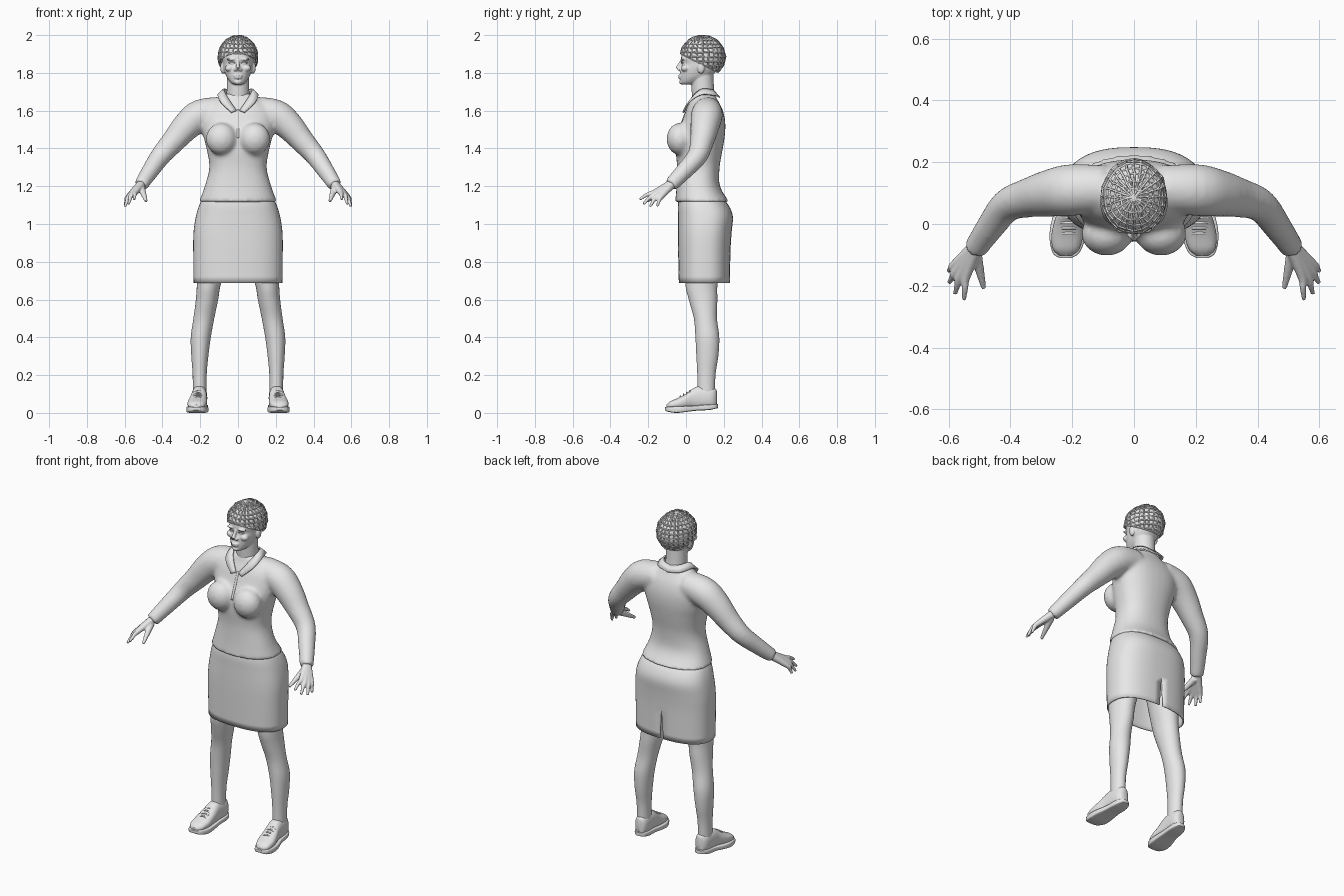
import bpy, bmesh, math, random
from mathutils import Vector, Matrix

random.seed(4)
cube = bpy.data.objects.get("Cube")
if cube:
    bpy.data.objects.remove(cube, do_unlink=True)

grey = bpy.data.materials.new("plain_grey")
grey.use_nodes = True
tone = (0.8, 0.8, 0.8, 1)
grey.diffuse_color = tone
for node in grey.node_tree.nodes:
    if node.type == "BSDF_PRINCIPLED":
        node.inputs["Base Color"].default_value = tone


def spline(rows, steps=4):
    """Smoothly resample rows of numbers."""
    out = []
    for i in range(len(rows) - 1):
        before, start, end = rows[max(i - 1, 0)], rows[i], rows[i + 1]
        after = rows[min(i + 2, len(rows) - 1)]
        for k in range(steps):
            t = k / steps
            out.append([
                b + t * ((c - a) + t * ((2 * a - 5 * b + 4 * c - d) + t * (3 * b - a - 3 * c + d))) / 2
                for a, b, c, d in zip(before, start, end, after)])
    out.append(list(rows[-1]))
    return out


def loft(bm, rings, power=2, count=32, caps=True):
    """Skin superellipse rings given as (centre, u axis, v axis)."""
    def bend(value):
        return math.copysign(abs(value) ** (2 / power), value) if abs(value) > 1e-6 else 0
    loops = []
    for centre, u, v in rings:
        loop = []
        for k in range(count):
            angle = math.tau * k / count
            loop.append(bm.verts.new(centre + u * bend(math.cos(angle)) + v * bend(math.sin(angle))))
        loops.append(loop)
    for low, high in zip(loops, loops[1:]):
        for k in range(count):
            n = (k + 1) % count
            bm.faces.new((low[k], low[n], high[n], high[k]))
    if caps:
        bm.faces.new(loops[0][::-1])
        bm.faces.new(loops[-1])


def upright(bm, rows, power=2, **options):
    """Rows: z, centre x, half width, front y, back y."""
    loft(bm, [(Vector((cx, (f + b) / 2, z)), Vector((rx, 0, 0)), Vector((0, (b - f) / 2, 0)))
              for z, cx, rx, f, b in spline(rows)], power, **options)


def lengthwise(bm, rows, power):
    """Rows: y, centre x, half width, bottom z, top z."""
    loft(bm, [(Vector((cx, y, (b + t) / 2)), Vector((rx, 0, 0)), Vector((0, 0, (t - b) / 2)))
              for y, cx, rx, b, t in spline(rows)], power)


def tube(bm, rows, count=16):
    """Rows: x, y, z, radius."""
    rows = spline(rows)
    points = [Vector(r[:3]) for r in rows]
    rings = []
    for i, row in enumerate(rows):
        along = (points[min(i + 1, len(rows) - 1)] - points[max(i - 1, 0)]).normalized()
        u = along.cross(Vector((0, 1, 0))).normalized()
        rings.append((points[i], u * row[3], along.cross(u) * row[3]))
    loft(bm, rings, count=count)


def ball(bm, centre, radii):
    bmesh.ops.create_uvsphere(bm, u_segments=24, v_segments=14, radius=1,
                              matrix=Matrix.Translation(centre) @ Matrix.Diagonal((*radii, 1)))


def finish(name, bm, mirror=False, voxel=0, smooth=0):
    bmesh.ops.recalc_face_normals(bm, faces=bm.faces)
    mesh = bpy.data.meshes.new(name)
    bm.to_mesh(mesh)
    bm.free()
    mesh.materials.append(grey)
    for poly in mesh.polygons:
        poly.use_smooth = True
    mesh.set_sharp_from_angle(angle=math.radians(45))
    obj = bpy.data.objects.new(name, mesh)
    bpy.context.scene.collection.objects.link(obj)
    if mirror:
        obj.modifiers.new("Mirror", "MIRROR")
    if voxel:
        remesh = obj.modifiers.new("Blend", "REMESH")
        remesh.mode = "VOXEL"
        remesh.voxel_size = voxel
        remesh.use_smooth_shade = True
        relax = obj.modifiers.new("Relax", "SMOOTH")
        relax.iterations = smooth
    return obj


# Blouse: torso, bust and sleeves blended together
bm = bmesh.new()
upright(bm, [(1.115, 0, .208, -.058, .23), (1.2, 0, .176, -.05, .18), (1.3, 0, .152, -.047, .178),
             (1.4, 0, .167, -.055, .195), (1.48, 0, .187, -.045, .207), (1.55, 0, .195, -.02, .207),
             (1.61, 0, .18, .003, .192), (1.655, 0, .12, .025, .168), (1.69, 0, .075, .035, .152)], 2.3)
ball(bm, (.088, -.033, 1.45), (.082, .07, .085))
tube(bm, [(.09, .115, 1.6, .075), (.2, .11, 1.575, .084), (.27, .1, 1.52, .077), (.34, .085, 1.44, .064),
          (.41, .06, 1.36, .054), (.465, -.01, 1.28, .046), (.515, -.082, 1.205, .038)], 24)
blouse = finish("blouse", bm, True, .011, 6)

# Front placket laid on the blouse
bm = bmesh.new()
bmesh.ops.create_grid(bm, x_segments=2, y_segments=16, size=1,
                      matrix=Matrix.Translation((0, -.15, 1.53)) @ Matrix.Rotation(math.pi / 2, 4, "X")
                      @ Matrix.Diagonal((.006, .075, 1, 1)))
placket = finish("placket", bm)
wrap = placket.modifiers.new("Wrap", "SHRINKWRAP")
wrap.target = blouse
wrap.wrap_method = "PROJECT"
wrap.use_project_y = True
wrap.offset = .002
placket.modifiers.new("Thickness", "SOLIDIFY").thickness = .004

# Collar: a ribbon between an inner and an outer edge
bm = bmesh.new()
rows = spline([(0, .15, 1.7, 0, .178, 1.67), (.052, .135, 1.71, .075, .158, 1.68),
               (.075, .08, 1.712, .106, .08, 1.685), (.052, .03, 1.665, .092, .015, 1.645),
               (.008, -.006, 1.6, .035, -.016, 1.59)])
pairs = [(bm.verts.new(r[:3]), bm.verts.new(r[3:])) for r in rows]
for (a, b), (c, d) in zip(pairs, pairs[1:]):
    bm.faces.new((a, b, d, c))
collar = finish("collar", bm, True)
thick = collar.modifiers.new("Thickness", "SOLIDIFY")
thick.thickness = .008
thick.offset = 0

# Skirt: open shell with a slit up the back
bm = bmesh.new()
upright(bm, [(.687, 0, .235, -.038, .232), (.87, 0, .237, -.042, .236), (.96, 0, .235, -.043, .242),
             (1.04, 0, .223, -.043, .248), (1.1, 0, .205, -.043, .225), (1.15, 0, .18, -.035, .18)],
        2.5, count=48, caps=False)
slit_top = .871


def in_slit(v):
    return abs(v.co.x) < .001 and v.co.y > .1 and v.co.z < slit_top


bmesh.ops.split_edges(bm, edges=[e for e in bm.edges if all(in_slit(v) for v in e.verts)])
for v in [v for v in bm.verts if in_slit(v)]:
    side = sum(f.calc_center_median().x for f in v.link_faces)
    v.co.x += math.copysign(.06 * (slit_top - v.co.z), side)
skirt = finish("skirt", bm)
skirt.modifiers.new("Thickness", "SOLIDIFY").thickness = .006

# Legs
bm = bmesh.new()
upright(bm, [(.98, .11, .1, -.015, .2), (.7, .152, .065, -.005, .168), (.6, .164, .059, .015, .166),
             (.5, .181, .055, .042, .164), (.4, .197, .053, .05, .176), (.3, .202, .045, .055, .171),
             (.2, .203, .037, .06, .156), (.06, .203, .036, .062, .152)])
finish("legs", bm, True)

# Shoes: uppers, soles and laces
bm = bmesh.new()
lengthwise(bm, [(-.102, .221, .02, .02, .045), (-.082, .22, .042, .02, .062), (-.04, .216, .051, .02, .08),
                (0, .212, .048, .02, .102), (.035, .207, .043, .02, .128), (.07, .205, .041, .02, .142),
                (.13, .202, .039, .02, .138), (.155, .2, .028, .025, .13), (.163, .2, .012, .03, .115)], 2.4)
finish("shoe_uppers", bm, True)
bm = bmesh.new()
lengthwise(bm, [(-.11, .222, .018, .014, .03), (-.095, .22, .042, .006, .033), (-.05, .216, .057, 0, .035),
                (0, .213, .056, .005, .036), (.06, .206, .046, .012, .04), (.12, .202, .043, .015, .045),
                (.155, .2, .033, .022, .046), (.17, .2, .014, .025, .046)], 6)
finish("shoe_soles", bm, True)
bm = bmesh.new()
for step in range(4):
    y, z = -.03 + .017 * step, .086 + .01 * step
    tube(bm, [(.187, y, z - .008, .004), (.212, y, z + .002, .004), (.237, y, z - .008, .004)], 8)
finish("shoe_laces", bm, True)

# Hands: palm bones, fingers and thumb blended together
bm = bmesh.new()
wrist = (.506, -.067, 1.218)
fingers = [((.543, -.17, 1.167), (.55, -.245, 1.13)), ((.562, -.165, 1.156), (.579, -.226, 1.105)),
           ((.575, -.152, 1.147), (.598, -.19, 1.092)), ((.582, -.133, 1.143), (.6, -.152, 1.094))]
for knuckle, tip in fingers:
    middle = [(a + b) / 2 for a, b in zip(knuckle, tip)]
    middle[2] += .006
    tube(bm, [(*wrist, .024), (*knuckle, .0145), (*middle, .0105), (*tip, .007)])
tube(bm, [(.512, -.095, 1.19, .02), (.498, -.155, 1.153, .014), (.486, -.208, 1.12, .008)])
finish("hands", bm, True, .0045, 3)

# Head: skull, neck and facial features blended together
bm = bmesh.new()
upright(bm, [(1.738, 0, .022, -.018, .03), (1.75, 0, .04, -.029, .07), (1.78, 0, .061, -.031, .13),
             (1.82, 0, .075, -.029, .17), (1.85, 0, .08, -.021, .182), (1.88, 0, .083, -.026, .186),
             (1.92, 0, .083, -.015, .185), (1.96, 0, .066, .015, .16), (1.98, 0, .035, .05, .12)], 2.2)
tube(bm, [(0, .1, 1.62, .064), (0, .09, 1.7, .06), (0, .085, 1.8, .06)], 24)
tube(bm, [(0, -.02, 1.868, .008), (0, -.034, 1.845, .009), (0, -.046, 1.822, .012)])
ball(bm, (.013, -.034, 1.817), (.01, .012, .008))
ball(bm, (0, -.031, 1.786), (.024, .011, .006))
ball(bm, (0, -.031, 1.775), (.021, .01, .007))
ball(bm, (0, -.022, 1.752), (.02, .014, .014))
ball(bm, (.035, -.016, 1.872), (.026, .014, .007))
ball(bm, (.045, -.004, 1.824), (.024, .022, .018))
ball(bm, (.032, -.009, 1.852), (.016, .013, .008))
ball(bm, (.08, .08, 1.827), (.014, .02, .032))
finish("head", bm, True, .0045, 3)

# Upper eyelids
bm = bmesh.new()
tube(bm, [(.016, -.021, 1.851, .002), (.032, -.024, 1.86, .003), (.048, -.013, 1.852, .002)], 8)
finish("eyelids", bm, True)

# Hair: cropped cap covered by a net of raised braids
bm = bmesh.new()
ball(bm, (0, .088, 1.885), (.104, .12, .111))
for v in bm.verts:
    v.co += Vector([random.uniform(-.003, .003) for axis in range(3)])
bmesh.ops.bisect_plane(bm, geom=bm.verts[:] + bm.edges[:] + bm.faces[:], plane_co=(0, -.03, 1.9),
                       plane_no=(0, .5, 1), clear_inner=True)
hair = finish("braided_hair", bm)
braids = hair.modifiers.new("Braids", "WIREFRAME")
braids.use_replace = False
braids.thickness = .008
braids.offset = 0
